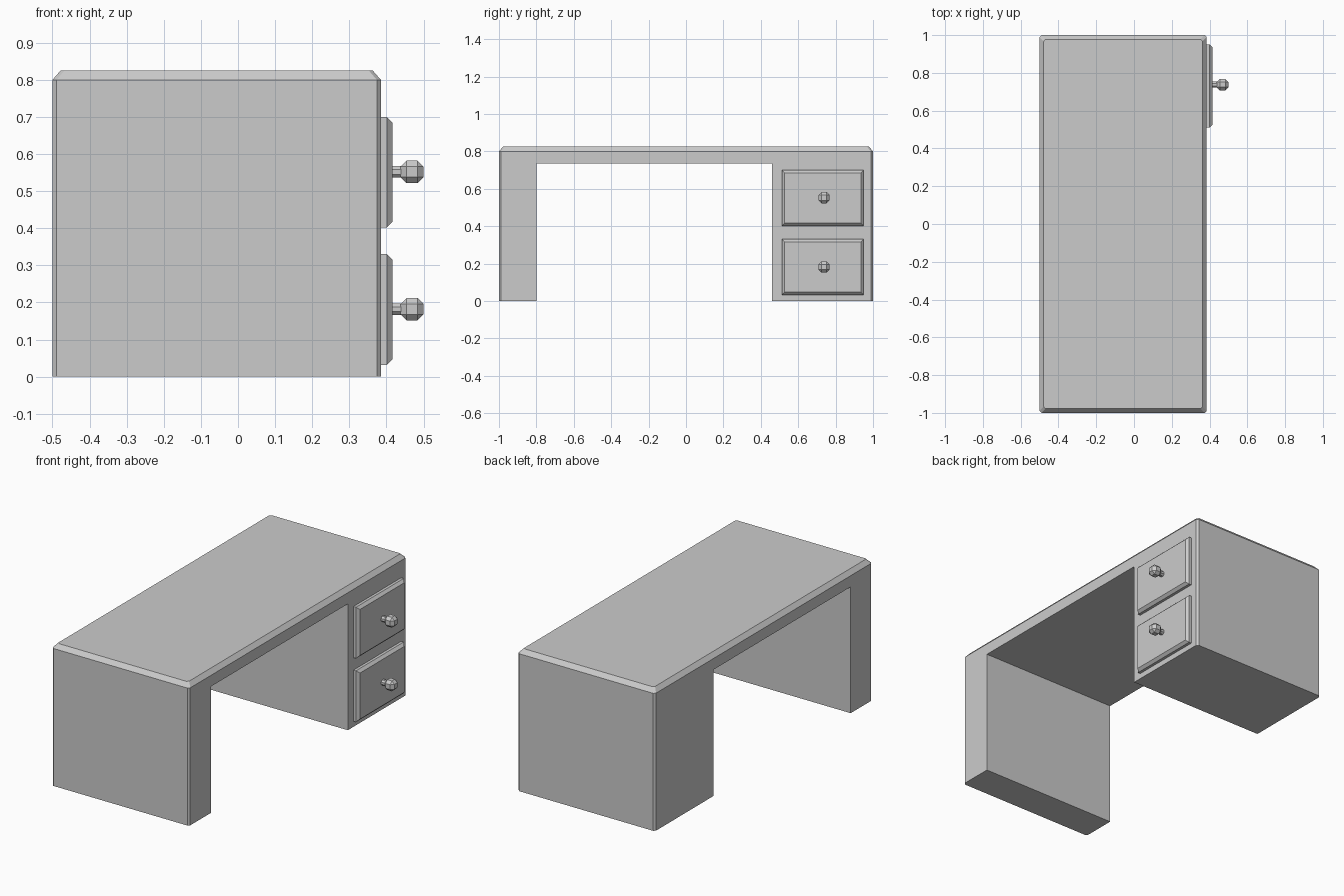
import bpy, bmesh, math
from mathutils import Matrix, Vector

if "Cube" in bpy.data.objects:
    bpy.data.objects.remove(bpy.data.objects["Cube"])


def finish(bm, name):
    bmesh.ops.recalc_face_normals(bm, faces=bm.faces)
    me = bpy.data.meshes.new(name)
    bm.to_mesh(me)
    bm.free()
    ob = bpy.data.objects.new(name, me)
    bpy.context.collection.objects.link(ob)
    return ob


def box(bm, lo, hi):
    lo, hi = Vector(lo), Vector(hi)
    m = Matrix.Translation((lo + hi) / 2) @ Matrix.Diagonal((*(hi - lo), 1))
    bmesh.ops.create_cube(bm, size=1, matrix=m)


# Desk body: arch profile extruded front to back
X0, X1, TOP, RIM = -0.5, 0.385, 0.825, 0.80
profile = [(-1, 0), (-0.8, 0), (-0.8, 0.735), (0.46, 0.735),
           (0.46, 0), (1, 0), (1, RIM), (-1, RIM)]
bm = bmesh.new()
face = bm.faces.new([bm.verts.new((X0, y, z)) for y, z in profile])
ext = bmesh.ops.extrude_face_region(bm, geom=[face], use_keep_orig=True)
bmesh.ops.translate(bm, vec=(X1 - X0, 0, 0),
                    verts=[v for v in ext["geom"] if isinstance(v, bmesh.types.BMVert)])
bmesh.ops.recalc_face_normals(bm, faces=bm.faces)

# Chamfered outer vertical corners
corners = [e for e in bm.edges if all(abs(v.co.y) > 0.99 for v in e.verts)
           and abs(e.verts[0].co.z - e.verts[1].co.z) > 0.5]
bmesh.ops.bevel(bm, geom=corners, offset=0.011, segments=1, affect='EDGES')

# Sloped rim around the table top
bm.normal_update()
top = max(bm.faces, key=lambda f: (round(f.calc_center_median().z, 4), f.calc_area()))
bmesh.ops.inset_region(bm, faces=[top], thickness=0.0)
cx = (X0 + X1) / 2
for v in top.verts:
    v.co.x = cx + (v.co.x - cx) * (1 - 0.044 / (X1 - X0))
    v.co.y *= 1 - 0.022
    v.co.z = TOP
finish(bm, "desk_body")

# Two drawers with bevelled fronts and faceted knobs
for label, z in (("lower", 0.182), ("upper", 0.552)):
    bm = bmesh.new()
    box(bm, (0.38, 0.512, z - 0.15), (0.416, 0.95, z + 0.148))
    rim = [e for e in bm.edges if all(v.co.x > 0.41 for v in e.verts)]
    bmesh.ops.bevel(bm, geom=rim, offset=0.015, segments=1, affect='EDGES')
    finish(bm, label + "_drawer_front")

    bm = bmesh.new()
    bmesh.ops.create_cone(bm, cap_ends=True, segments=8, radius1=0.017, radius2=0.017,
                          depth=0.04,
                          matrix=Matrix.Translation((0.43, 0.738, z)) @
                          Matrix.Rotation(math.pi / 2, 4, 'Y') @
                          Matrix.Rotation(math.pi / 8, 4, 'Z'))
    finish(bm, label + "_knob_stem")

    bm = bmesh.new()
    box(bm, (0.438, 0.708, z - 0.03), (0.5, 0.768, z + 0.03))
    bmesh.ops.bevel(bm, geom=bm.edges[:], offset=0.016, segments=1, affect='EDGES')
    finish(bm, label + "_knob")
